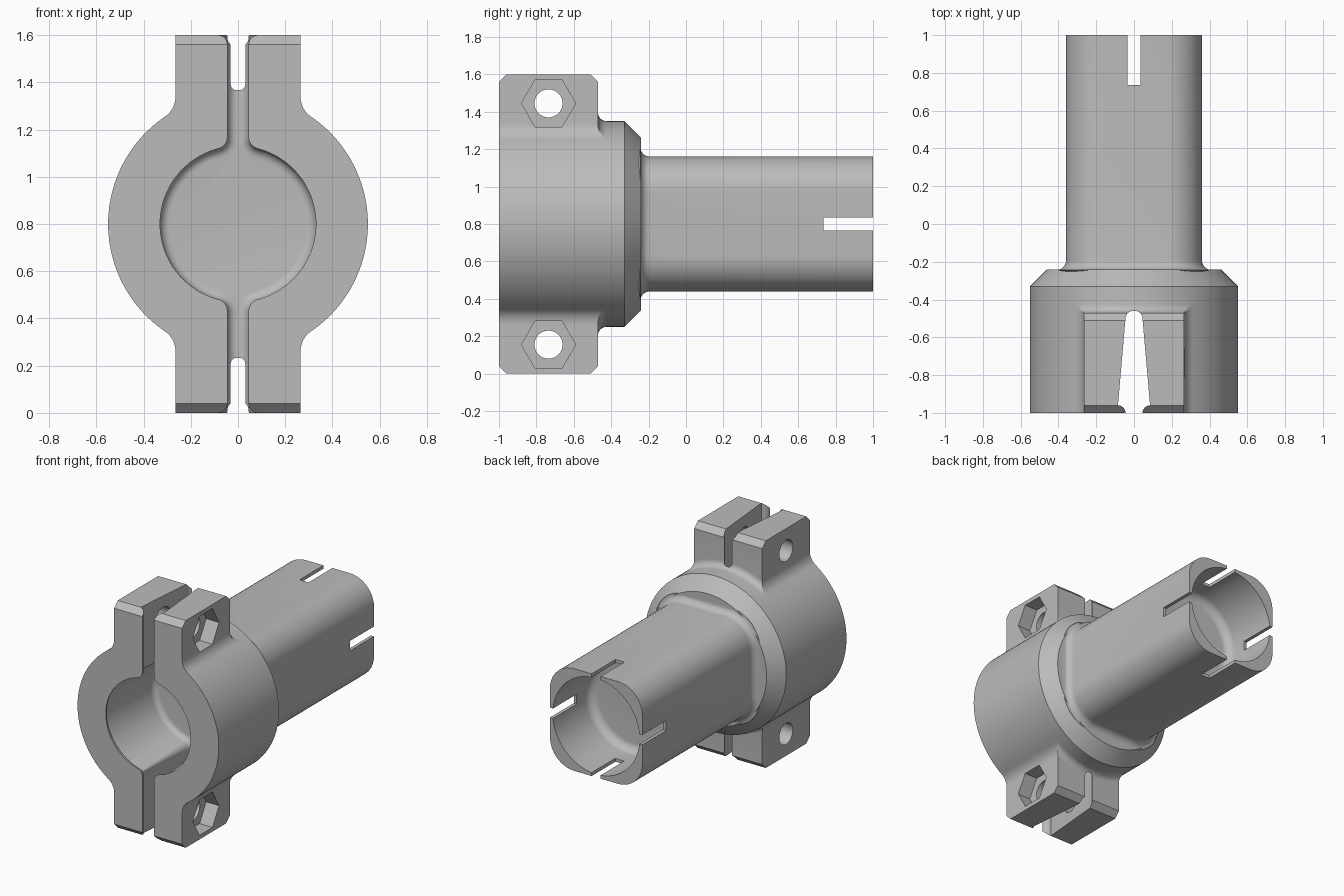
import bpy, bmesh, math
from math import pi, sin, cos

if "Cube" in bpy.data.objects:
    bpy.data.objects.remove(bpy.data.objects["Cube"])

ZC = 0.8  # height of the main axis


def loft(name, sections):
    """Solid through (y, outline) sections that share a point count."""
    bm = bmesh.new()
    rings = [[bm.verts.new((x, y, z + ZC)) for x, z in pts] for y, pts in sections]
    n = len(rings[0])
    for a, b in zip(rings, rings[1:]):
        for i in range(n):
            j = (i + 1) % n
            bm.faces.new((a[i], a[j], b[j], b[i]))
    bm.faces.new(rings[0])
    bm.faces.new(rings[-1])
    bmesh.ops.remove_doubles(bm, verts=bm.verts[:], dist=1e-5)
    bmesh.ops.recalc_face_normals(bm, faces=bm.faces[:])
    me = bpy.data.meshes.new(name)
    bm.to_mesh(me)
    bm.free()
    ob = bpy.data.objects.new(name, me)
    bpy.context.collection.objects.link(ob)
    return ob


def keyhole(w, R, f, top, o=0.0):
    """Circle with tabs up and down, joined by fillets, grown by o."""
    cx = w + f
    cz = math.sqrt((R + f) ** 2 - cx * cx)
    a = math.atan2(cz, cx)
    W, F, r = w + o, f - o, R + o
    q = [(W * i / 8, top) for i in range(8)]
    q += [(W, top + (cz - top) * i / 6) for i in range(6)]
    q += [(cx + F * cos(pi + a * i / 8), cz + F * sin(pi + a * i / 8)) for i in range(8)]
    q += [(r * cos(a * (1 - i / 24)), r * sin(a * (1 - i / 24))) for i in range(25)]
    half = q + [(x, -z) for x, z in reversed(q[:-1])]
    return half + [(-x, z) for x, z in reversed(half[1:-1])]


def limit(pts, rmax):
    """Pull points outside a radius back onto it."""
    out = []
    for x, z in pts:
        s = min(1.0, rmax / max(math.hypot(x, z), 1e-9))
        out.append((x * s, z * s))
    return out


def rounded_square(h, r):
    pts = []
    for k, (sx, sz) in enumerate(((1, 1), (-1, 1), (-1, -1), (1, -1))):
        for i in range(17):
            t = (k + i / 16) * pi / 2
            pts.append((sx * (h - r) + r * cos(t), sz * (h - r) + r * sin(t)))
    return pts


def circle(r, n=96):
    return [(r * cos(2 * pi * i / n), r * sin(2 * pi * i / n)) for i in range(n)]


def combine(target, other, op):
    m = target.modifiers.new("bool", 'BOOLEAN')
    m.operation, m.solver, m.object = op, 'EXACT', other
    bpy.context.view_layer.objects.active = target
    bpy.ops.object.modifier_apply(modifier=m.name)
    bpy.data.objects.remove(other)


def x_cylinder(n, r, x0, x1, y, z):
    bpy.ops.mesh.primitive_cylinder_add(vertices=n, radius=r, depth=x1 - x0,
        location=((x0 + x1) / 2, y, z), rotation=(0, pi / 2, 0))
    return bpy.context.object


def box(sx, sy, sz, y):
    bpy.ops.mesh.primitive_cube_add(size=1, location=(0, y, ZC))
    bpy.context.object.scale = (sx, sy, sz)
    return bpy.context.object


# Clamp body: ring with chamfered lugs, a fillet behind them, chamfered shoulder
lug = lambda top: keyhole(0.265, 0.55, 0.1, top)
secs = [(-1, lug(0.76)), (-0.96, lug(0.8)), (-0.51, lug(0.8)), (-0.47, lug(0.76))]
for i in range(9):
    t = i / 8 * pi / 2
    secs.append((-0.47 + 0.045 * (1 - cos(t)), limit(lug(0.76), 0.595 - 0.045 * sin(t))))
secs += [(-0.33, limit(lug(0.76), 0.55)), (-0.24, limit(lug(0.76), 0.46))]
# inner shoulder ring is a true scaled circle
secs[-1] = (-0.24, [(x * 0.46 / 0.55, z * 0.46 / 0.55) for x, z in secs[-2][1]])
body = loft("clamp_socket", secs)

# Rounded square tube with a flared foot
secs = [(1, rounded_square(0.36, 0.19))]
for i in range(9):
    t = i / 8 * pi / 2
    o = 0.05 * (1 - cos(t))
    secs.append((-0.193 - 0.05 * sin(t), rounded_square(0.36 + o, 0.19 + o)))
secs.append((-0.29, rounded_square(0.36, 0.19)))
combine(body, loft("tube", secs), 'UNION')

# Clamp bore and split: rounded front edge and filleted floor
secs = [(-1.05, keyhole(0.045, 0.33, 0.05, 1.0, 0.04))]
for i in range(7):
    t = i / 6 * pi / 2
    secs.append((-1 + 0.04 * sin(t), keyhole(0.045, 0.33, 0.05, 1.0, 0.04 * (1 - cos(t)))))
for i in range(7):
    t = i / 6 * pi / 2
    secs.append((-0.5 + 0.04 * sin(t), keyhole(0.045, 0.33, 0.05, 1.0, -0.04 * (1 - cos(t)))))
combine(body, loft("bore_cutter", secs), 'DIFFERENCE')

# Tube bore with filleted floor
secs = [(1.1, circle(0.338))]
for i in range(9):
    t = i / 8 * pi / 2
    secs.append((0.64 - 0.06 * sin(t), circle(0.338 - 0.06 * (1 - cos(t)))))
combine(body, loft("tube_bore_cutter", secs), 'DIFFERENCE')

# Four slots in the tube end
combine(body, box(0.07, 0.4, 1.2, 0.935), 'DIFFERENCE')
combine(body, box(1.2, 0.4, 0.07, 0.935), 'DIFFERENCE')

# Bolt holes through the lugs with hexagonal nut pockets on one side
for s in (-1, 1):
    z = ZC + s * 0.645
    combine(body, x_cylinder(40, 0.075, -0.5, 0.5, -0.735, z), 'DIFFERENCE')
    combine(body, x_cylinder(6, 0.145, 0.165, 0.5, -0.735, z), 'DIFFERENCE')

# Grey finish
mat = bpy.data.materials.new("grey")
mat.diffuse_color = (0.5, 0.5, 0.5, 1)
mat.use_nodes = True
mat.node_tree.nodes["Principled BSDF"].inputs["Base Color"].default_value = mat.diffuse_color
body.data.materials.clear()
body.data.materials.append(mat)
for p in body.data.polygons:
    p.material_index = 0
bpy.ops.object.select_all(action='DESELECT')
body.select_set(True)
bpy.context.view_layer.objects.active = body
bpy.ops.object.shade_smooth_by_angle(angle=math.radians(28))
